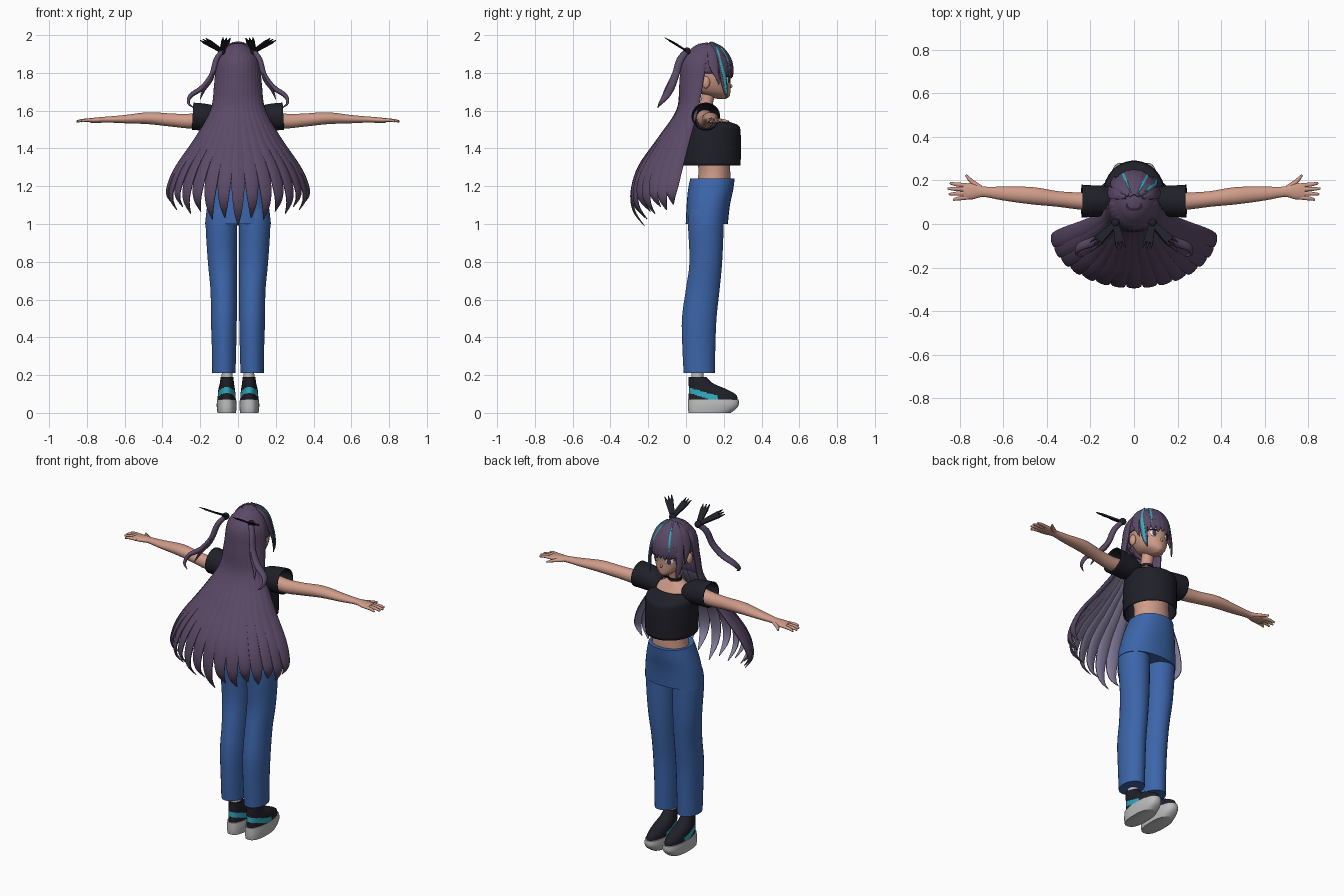
import bpy, bmesh, math
from mathutils import Vector, Matrix

old = bpy.data.objects.get("Cube")
if old:
    bpy.data.objects.remove(old, do_unlink=True)


def material(name, *rgb):
    m = bpy.data.materials.new(name)
    m.use_nodes = True
    m.diffuse_color = (*rgb, 1)
    m.node_tree.nodes["Principled BSDF"].inputs["Base Color"].default_value = (*rgb, 1)
    return m


HAIR = material("purple hair", .105, .068, .135)
INNER = material("lavender hair lining", .25, .22, .36)
TEAL = material("teal", .03, .42, .53)
BLACK = material("black cloth", .014, .014, .022)
SKIN = material("skin", .62, .33, .25)
DENIM = material("blue denim", .045, .13, .4)
SOLE = material("light grey", .5, .5, .5)
WHITE = material("eye white", .8, .8, .8)
IRIS = material("dark violet iris", .06, .03, .08)
LIP = material("lip", .4, .12, .1)
X, Y, Z = Vector((1, 0, 0)), Vector((0, 1, 0)), Vector((0, 0, 1))


def finish(name, bm, mat, mirror=False, thick=0, angle=50):
    mesh = bpy.data.meshes.new(name)
    bm.to_mesh(mesh)
    bm.free()
    mesh.materials.append(mat)
    mesh.shade_smooth()
    mesh.set_sharp_from_angle(angle=math.radians(angle))
    obj = bpy.data.objects.new(name, mesh)
    bpy.context.collection.objects.link(obj)
    if thick:
        obj.modifiers.new("thickness", "SOLIDIFY").thickness = thick
    if mirror:
        obj.modifiers.new("mirror", "MIRROR").use_mirror_merge = False
    return obj


def spline(keys, steps):
    """Smooth curve through the keys, carrying the widths along."""
    out = []
    for i in range(len(keys) - 1):
        quad = [keys[max(i - 1, 0)], keys[i], keys[i + 1], keys[min(i + 2, len(keys) - 1)]]
        for k in range(steps):
            t = k / steps
            out.append([b + t * ((c - a) + t * ((2 * a - 5 * b + 4 * c - d) + t * (3 * b - a - 3 * c + d))) / 2
                        for a, b, c, d in zip(*quad)])
    return out + [list(keys[-1])]


def tube(name, keys, mat, side=X, n=20, steps=4, flat=False, caps=True, power=1, **more):
    """Sweep an ellipse along keys of (x, y, z, half width, half thickness)."""
    rows = spline(keys, steps)
    pts = [Vector(r[:3]) for r in rows]
    bm = bmesh.new()
    rings = []
    for i, (p, r) in enumerate(zip(pts, rows)):
        t = Z if flat else (pts[min(i + 1, len(pts) - 1)] - pts[max(i - 1, 0)]).normalized()
        s = (side - t * side.dot(t)).normalized()
        b = t.cross(s)
        ring = []
        for k in range(n):
            a = (k + .5) * math.tau / n
            c, d = (math.copysign(abs(f) ** power, f) for f in (math.cos(a), math.sin(a)))
            ring.append(bm.verts.new(p + s * c * max(r[3], .001) + b * d * max(r[4], .001)))
        rings.append(ring)
    for lo, hi in zip(rings, rings[1:]):
        for k in range(n):
            j = (k + 1) % n
            bm.faces.new((lo[k], lo[j], hi[j], hi[k]))
    if caps:
        bm.faces.new(rings[0][::-1])
        bm.faces.new(rings[-1])
    return finish(name, bm, mat, **more)


def ball(name, center, size, mat, turn=0, cut=None, **more):
    bm = bmesh.new()
    bmesh.ops.create_uvsphere(bm, u_segments=32, v_segments=24, radius=1)
    bm.transform(Matrix.Translation(center) @ Matrix.Rotation(turn, 4, "Z") @ Matrix.Diagonal((*size, 1)))
    if cut:
        gone = [f for f in bm.faces if cut(f.calc_center_median())]
        bmesh.ops.delete(bm, geom=gone, context="FACES")
    return finish(name, bm, mat, **more)


def paint(obj, mat, rule):
    obj.data.materials.append(mat)
    for f in obj.data.polygons:
        if rule(f.center, f.normal):
            f.material_index = 1


# Head and face
tube("head", [(0, .19, 1.662, .012, .02), (0, .175, 1.675, .035, .055), (0, .15, 1.7, .068, .085),
              (0, .135, 1.75, .092, .1), (0, .125, 1.82, .1, .115), (0, .115, 1.9, .085, .1),
              (0, .11, 1.945, .02, .02)], SKIN, flat=True, n=32)
ball("nose", (0, .234, 1.73), (.007, .012, .01), SKIN)
ball("ears", (.098, .105, 1.75), (.014, .022, .032), SKIN, mirror=True)
ball("eye_whites", (.045, .222, 1.763), (.022, .005, .02), WHITE, turn=-.5, mirror=True)
ball("irises", (.044, .225, 1.763), (.013, .005, .018), IRIS, turn=-.5, mirror=True)
ball("eyelashes", (.046, .223, 1.782), (.025, .006, .004), BLACK, turn=-.5, mirror=True)
ball("mouth", (0, .228, 1.7), (.014, .004, .003), LIP)

# Neck, torso and arms
tube("neck", [(0, .1, 1.55, .042, .042), (0, .105, 1.62, .034, .034), (0, .125, 1.71, .036, .036)], SKIN)
tube("choker", [(0, .103, 1.605, .039, .039), (0, .106, 1.62, .039, .039)], BLACK, flat=True)
tube("torso", [(0, .145, 1.2, .115, .09), (0, .15, 1.29, .103, .085), (0, .135, 1.4, .11, .09),
               (0, .12, 1.5, .125, .085), (0, .105, 1.56, .11, .06), (0, .1, 1.6, .04, .04)], SKIN, flat=True)
tube("arms", [(.1, .1, 1.56, .045, .045), (.24, .105, 1.545, .04, .04), (.35, .115, 1.55, .036, .035),
              (.47, .13, 1.56, .04, .032), (.6, .14, 1.555, .032, .022), (.69, .148, 1.553, .024, .016),
              (.74, .15, 1.55, .037, .015), (.785, .15, 1.548, .036, .012)], SKIN, Y, mirror=True)
for name, y, reach in (("little", -.03, .045), ("ring", -.01, .065), ("middle", .01, .07), ("index", .029, .06)):
    tube(name + "_fingers", [(.76, .15 + y * .9, 1.549, .011, .009), (.785 + reach * .5, .15 + y * 1.1, 1.549, .0095, .008),
                             (.785 + reach, .15 + y * 1.3, 1.543, .005, .005)], SKIN, Y, n=10, mirror=True)
tube("thumbs", [(.705, .165, 1.55, .014, .011), (.745, .195, 1.547, .011, .009), (.772, .225, 1.543, .005, .005)],
     SKIN, Y, n=10, mirror=True)

# Cropped top with wide short sleeves
tube("shirt", [(0, .135, 1.31, .14, .155), (0, .135, 1.4, .143, .156), (0, .137, 1.48, .142, .153),
               (0, .137, 1.52, .138, .143), (0, .125, 1.54, .125, .108), (0, .115, 1.555, .105, .08)],
     BLACK, flat=True, caps=False, n=36, thick=.006)
tube("sleeves", [(.085, .105, 1.55, .06, .045), (.13, .105, 1.56, .07, .066), (.19, .105, 1.567, .073, .072),
                 (.24, .105, 1.57, .076, .073)], BLACK, Y, caps=False, n=28, thick=.006, mirror=True)

# Trousers
tube("trouser_hips", [(0, .14, 1.24, .122, .118), (0, .13, 1.18, .142, .12), (0, .118, 1.1, .163, .115),
                      (0, .11, 1.0, .175, .112)][::-1], DENIM, flat=True, n=36, power=.9)
tube("trouser_legs", [(.075, .07, .21, .062, .083), (.074, .068, .35, .065, .088), (.075, .07, .5, .069, .092),
                      (.076, .088, .65, .07, .09), (.083, .105, .8, .077, .087), (.089, .105, 1.0, .083, .095),
                      (.088, .108, 1.08, .075, .09)], DENIM, flat=True, n=28, mirror=True)

# Platform shoes
tube("socks", [(.058, .06, .1, .03, .034), (.058, .06, .23, .028, .032)], SOLE, flat=True, mirror=True)
tube("shoe_soles", [(.06, .125, 0, .049, .112), (.06, .138, .022, .052, .128), (.06, .145, .045, .053, .135),
                    (.06, .145, .072, .05, .134)], SOLE, flat=True, n=36, power=.8, mirror=True)
shoes = tube("shoe_uppers", [(.06, .143, .06, .049, .131), (.06, .14, .095, .047, .126), (.06, .115, .125, .044, .1),
                             (.059, .08, .155, .038, .066), (.058, .06, .19, .034, .046)],
             BLACK, flat=True, n=48, steps=8, mirror=True)
paint(shoes, TEAL, lambda c, n: abs(c.z - .125 + .3 * c.y) < .015 and c.y < .17)

# Hair cap, open over the face and ears
CENTER, SIZE = Vector((0, .11, 1.815)), (.113, .134, .145)
ball("hair_cap", CENTER, SIZE, HAIR, thick=.006,
     cut=lambda c: c.z < 1.7 or (c.z < 1.8 and c.y > .06))


def on_cap(around, up, grow=1.02):
    a, e = math.radians(around), math.radians(up)
    ray = Vector((math.sin(a) * math.cos(e), math.cos(a) * math.cos(e), math.sin(e)))
    return CENTER + Vector(v * s for v, s in zip(ray, SIZE)) * grow


def cap_lock(name, around, ups, widths, mat, thick, grow=1.02, tail=()):
    keys = [(*on_cap(around, u, grow), w, thick) for u, w in zip(ups, widths)] + list(tail)
    a = math.radians(around)
    return tube(name, keys, mat, Vector((math.cos(a), -math.sin(a), 0)), n=10)


# Fringe and side locks
for i in range(-3, 4):
    cap_lock("fringe_lock", i * 14, (80, 50, 20, -2, -14 - 3 * (i % 2)), (.008, .02, .022, .018, .003), HAIR, .005)
for s in (-1, 1):
    cap_lock("side_lock", 54 * s, (75, 45, 15), (.008, .02, .022), HAIR, .007,
             tail=[(s * .097, .198, 1.77, .021, .007), (s * .093, .208, 1.71, .015, .006), (s * .086, .215, 1.665, .003, .003)])
    cap_lock("cheek_lock", 75 * s, (70, 40, 10), (.008, .025, .025), HAIR, .006,
             tail=[(s * .114, .165, 1.78, .012, .005), (s * .108, .175, 1.74, .002, .002)])

# Teal streaks
cap_lock("side_streak", 57, (60, 40, 12), (.002, .007, .009), TEAL, .003, 1.065,
         [(.104, .204, 1.77, .009, .003), (.1, .212, 1.71, .007, .003), (.09, .217, 1.68, .002, .002)])
cap_lock("top_streak", 33, (76, 50, 20, 2), (.002, .006, .006, .002), TEAL, .003, 1.05)
cap_lock("top_streak", -26, (74, 50, 20, -6), (.002, .005, .006, .002), TEAL, .003, 1.05)

# Long back hair fanning out into pointed strands
COUNT = 7
for i in range(-COUNT, COUNT + 1):
    a = i / COUNT * 1.42
    s, c = math.sin(a), math.cos(a)
    lift = .09 * abs(s) + .025 * (i % 2)
    keys = [(.03 * s, .09 - .02 * c, 1.95, .012, .006), (.1 * s, .1 - .11 * c, 1.87, .024, .01),
            (.116 * s, .08 - .105 * c, 1.74, .026, .011), (.135 * s, .05 - .09 * c, 1.6, .028, .012),
            (.22 * s, .01 - .15 * c, 1.45, .036, .012), (.325 * s, -.02 - .225 * c, 1.3, .039, .011),
            (.37 * s, -.035 - .25 * c, 1.17 + lift * .3, .034, .009),
            (.375 * s, -.04 - .235 * c, 1.07 + lift * .7, .022, .007),
            (.345 * s, -.04 - .18 * c, .99 + lift, .003, .002)]
    strand = tube("back_hair_strand", keys, HAIR, Vector((c, s, 0)), n=12, steps=5)
    outward = Vector((s, -c, 0))
    paint(strand, INNER, lambda p, n: n.dot(outward) < -.2 and p.z < 1.6)

# Small high pigtails
tube("pigtails", [(.08, .01, 1.92, .015, .012), (.115, -.03, 1.87, .02, .015), (.138, -.055, 1.79, .02, .015),
                  (.185, -.08, 1.725, .022, .015), (.25, -.105, 1.68, .02, .012), (.262, -.135, 1.64, .01, .007),
                  (.235, -.15, 1.615, .002, .002)], HAIR, Y, n=12, mirror=True)
tube("pigtail_wisps", [(.115, -.03, 1.86, .014, .01), (.14, -.065, 1.77, .02, .01), (.18, -.1, 1.71, .015, .008),
                       (.2, -.13, 1.66, .002, .002)], HAIR, Y, n=10, mirror=True)

# Hair ribbons: flat plates with notched ends
ball("ribbon_knots", (.085, .005, 1.915), (.02, .02, .02), BLACK, mirror=True)
for tip in (Vector((.165, -.075, 1.965)), Vector((.065, -.085, 1.97))):
    root = Vector((.085, .005, 1.915))
    along = (tip - root).normalized()
    across = along.cross(Vector((0, .5, 1))).normalized()
    tube("ribbon_loops", [(*root, .018, .006), (*tip, .032, .007)], BLACK, across, n=4, steps=1, mirror=True)
    for k in (-1, 0, 1):
        base = tip + across * k * .016
        end = base + along * .032 + across * k * .004
        tube("ribbon_points", [(*base, .009, .005), (*end, .002, .002)], BLACK, across, n=4, steps=1, mirror=True)
